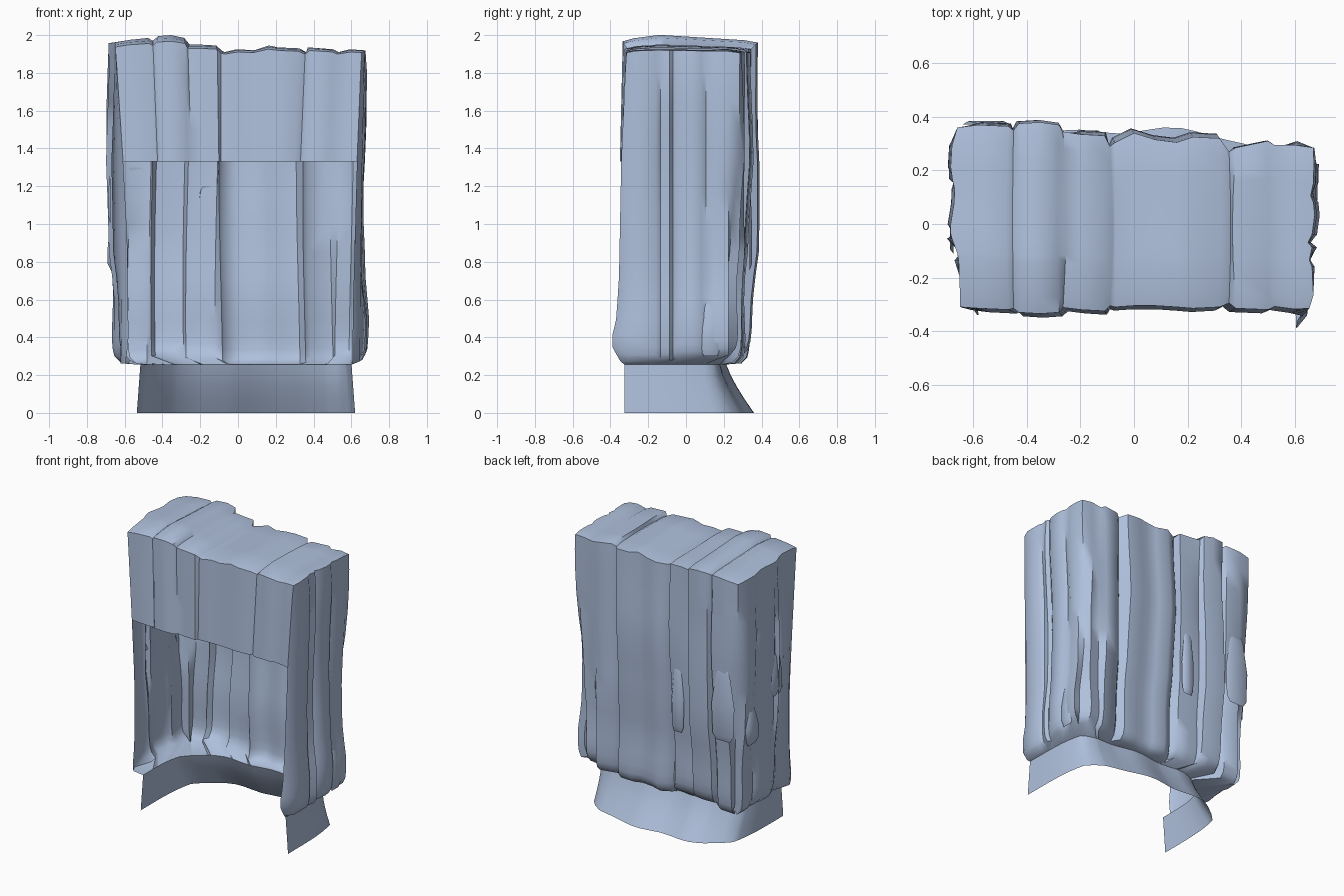
import bpy, bmesh, math, random

if "Cube" in bpy.data.objects:
    bpy.data.objects.remove(bpy.data.objects["Cube"])
random.seed(4)

stone = bpy.data.materials.new("pale blue stone")
stone.diffuse_color = (0.43, 0.53, 0.72, 1)
stone.use_nodes = True
stone.node_tree.nodes["Principled BSDF"].inputs["Base Color"].default_value = stone.diffuse_color

# across the width: x, front y, back y, top height
SPAN = [(-.66, -.31, .36, 1.96), (-.58, -.315, .37, 1.975), (-.47, -.32, .365, 1.985),
        (-.45, -.315, .35, 1.97), (-.43, -.33, .375, 1.995), (-.35, -.335, .38, 2.0),
        (-.28, -.33, .37, 1.985), (-.265, -.312, .345, 1.95), (-.2, -.32, .335, 1.95),
        (-.11, -.325, .33, 1.945), (-.09, -.305, .29, 1.915), (-.07, -.31, .305, 1.91),
        (0, -.305, .34, 1.925), (.08, -.305, .315, 1.92), (.16, -.31, .305, 1.945),
        (.22, -.315, .325, 1.935), (.32, -.31, .32, 1.93), (.355, -.295, .27, 1.91),
        (.38, -.315, .285, 1.935), (.5, -.32, .31, 1.925), (.525, -.308, .295, 1.91),
        (.6, -.318, .295, 1.925), (.67, -.315, .285, 1.92)]
GROOVES = {3, 7, 10, 17, 20}
# along the depth: fraction, left x, right x
DEPTH = [(0, -.65, .655), (.08, -.65, .67), (.26, -.655, .665), (.3, -.66, .655),
         (.38, -.68, .665), (.41, -.685, .65), (.46, -.685, .665), (.58, -.672, .675),
         (.66, -.67, .67), (.7, -.677, .66), (.78, -.685, .67), (.9, -.68, .672), (1, -.66, .67)]
SIDE_GROOVES = {3, 5, 9}
N, M = len(SPAN), len(DEPTH)

def top_point(i, k):
    x, yf, yb, h = SPAN[i]
    t, xl, xr = DEPTH[k]
    if i == 0: x = xl
    if i == N - 1: x = xr
    high = max(0, min(1, (h - 1.9) / .1))
    dip = high * (.025 * max(0, 1 - t / .25) + .045 * max(0, t - .3)) + .008 * (k in (0, M - 1))
    if 0 < i < N - 1:                            # planks run slightly askew
        x += .012 * math.sin(math.pi * t) * math.sin(2 * i)
    return x, yf + (yb - yf) * t, h - dip

# wall path: left side, back, right side, as (grid cell, column number, is groove)
path, col = [], 0
for cell, groove in ([((0, k), k in SIDE_GROOVES) for k in range(M)] +
                     [((i, M - 1), i in GROOVES) for i in range(1, N)] +
                     [((N - 1, k), k in SIDE_GROOVES) for k in range(M - 2, -1, -1)]):
    col += groove
    path.append((cell, col, groove))
wob = [[random.uniform(-1, 1) for _ in range(4)] for _ in range(col + 1)]

def lerp_table(tab, z):
    for (a, u), (b, v) in zip(tab, tab[1:]):
        if z <= b:
            return u + (v - u) * max(0, z - a) / (b - a)
    return tab[-1][1]

BULGE = [(.28, -.075), (.32, -.04), (.38, -.025), (.65, -.025), (.9, .002), (1.05, -.003),
         (1.3, .009), (1.7, .004), (1.95, 0)]
RIGHT = [(.3, .03), (.55, .03), (.65, .01), (.9, -.01), (1.3, -.01), (1.75, .008), (1.95, 0)]
FRONT_L = [(.3, .055), (.4, .07), (.9, .065), (1.33, .042), (1.95, 0)]
FRONT_R = [(.3, .05), (.6, .045), (1.33, .025), (1.95, 0)]
FRONT_Y = [(.28, .03), (.38, .085), (.5, .055), (.7, .04), (1.33, .028), (1.95, 0)]

def wall_point(cell, c, groove, z):
    """One point of the column wall at height z."""
    i, k = cell
    x, y, top = top_point(i, k)
    a, b, p, q = wob[c]
    fade = min(1, (top - z) / .5)
    out = lerp_table(BULGE, z) + fade * .01 * math.sin(3.5 * z * (1 + .4 * a) + 6 * p)
    if groove:
        out = min(out, 0) - .012 * fade
    if k <= 1:                                   # front edges lean inward
        s = 1 - .5 * k
        x += lerp_table(FRONT_L, z) * s if i == 0 else -lerp_table(FRONT_R, z) * s
        y -= lerp_table(FRONT_Y, z) * (1 if i else .4)
    elif i == 0:
        x -= out
    elif i == N - 1:
        x += out * .6 + lerp_table(RIGHT, z)
    if k == M - 1:
        y += out
        if 0 < i < N - 1:
            x += fade * .012 * math.sin(2.2 * z + 5 * q)
        else:                                    # rounded back corners
            cut = .045 * min(1, (top - z) / 1.2)
            x += cut if i == 0 else -cut
            y -= cut
    return x, y, z + b * .035 * max(0, 1 - abs(z - .34) / .3)

def skirt_point(cell, z):
    """Smooth narrow foot under the columns, flaring out at the back."""
    i, k = cell
    f = 1 - z / .27
    t = DEPTH[k][0]
    u = max(-1, min(1, SPAN[i][0] / .665))
    back = .2 + .15 * f ** 1.3 - .16 * max(0, u) ** 3 * (.4 + .6 * f) - .16 * max(0, -u) ** 4
    back += .012 * math.sin(9 * u)
    nx = .04 + u * (.56 + .02 * f) - .035 * u * t ** 4 * abs(u) ** 3
    return nx, -.325 + (back + .325) * t, z

def make(name, grid, flip=False):
    bm = bmesh.new()
    vs = [[bm.verts.new(p) for p in row] for row in grid]
    for r, s in zip(vs, vs[1:]):
        for j in range(len(r) - 1):
            f = [r[j], s[j], s[j + 1], r[j + 1]]
            bm.faces.new(f[::-1] if flip else f)
    me = bpy.data.meshes.new(name)
    bm.to_mesh(me)
    bm.free()
    me.materials.append(stone)
    ob = bpy.data.objects.new(name, me)
    bpy.context.collection.objects.link(ob)
    bpy.ops.object.select_all(action='DESELECT')
    ob.select_set(True)
    bpy.context.view_layer.objects.active = ob
    bpy.ops.object.shade_smooth_by_angle(angle=math.radians(50))

# column wall with its foot, open at the front and below
rows = [[skirt_point(c, z) for c, _, _ in path] for z in (0, .07, .14, .2, .255)]
for z in (.285, .32, .36, .42, .5, .6, .72, .85, 1.0, 1.15, 1.33, 1.5, 1.65, 1.8):
    rows.append([wall_point(c, n, g, z) for c, n, g in path])
rows.append([top_point(*c) for c, _, _ in path])
make("column_wall", rows)

# ridged roof
make("roof", [[top_point(i, k) for i in range(N)] for k in range(M)], flip=True)

# front band hanging over the opening
band = []
for z in (1.33, 1.5, 1.65, 1.8, None):
    row = []
    for i in range(N):
        p = top_point(i, 0)
        if z:
            s = (p[2] - z) / .6
            if i in (0, N - 1):
                p = wall_point((i, 0), path[0 if i == 0 else -1][1], False, z)
            else:
                p = (p[0] * (1 - .05 * s) + .008 * s * math.sin(i), p[1] - .014 * s, z)
        row.append(p)
    band.append(row)
make("front_band", band, flip=True)

# loose slabs lying on the sides and back: centre, half width, z range, outward direction
def slab(name, x, y, w, z0, z1, nx, ny, d=.02):
    tx, ty = ny, -nx
    grid = []
    for z, o, s in ((z0, 0, .6), (z0 + .04, d, .9), ((z0 + z1) / 2, d, 1), (z1 - .03, d * .5, .6), (z1, 0, .4)):
        grid.append([(x + tx * w * a * s + nx * e, y + ty * w * a * s + ny * e, z)
                     for a, e in ((-1, 0), (-.75, o), (.7, o), (1, 0))])
    make(name, grid)

slab("left_slab_low", -.67, .22, .07, .75, 1.0, -1, 0)
slab("left_slab_high", -.675, -.05, .06, 1.0, 1.3, -1, 0, .012)
slab("right_slab_low", .67, .13, .06, .3, .58, 1, 0, .015)
slab("back_slab_mid", -.17, .335, .05, .75, 1.2, 0, 1, .015)
slab("back_slab_left", -.55, .372, .09, .8, 1.3, 0, 1, .012)
